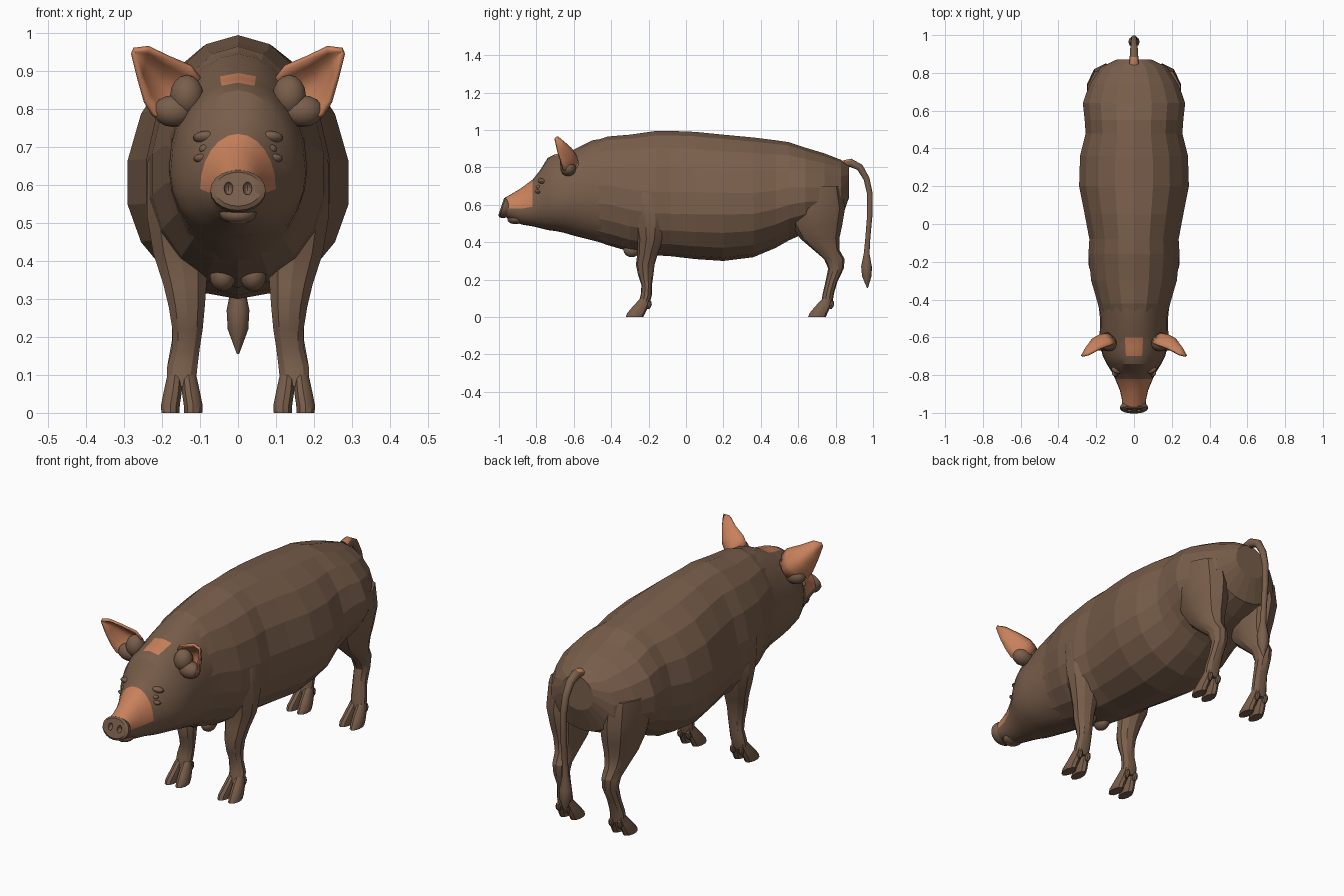
import bpy, bmesh
from math import sin, cos, pi, radians
from mathutils import Vector, Matrix

if "Cube" in bpy.data.objects:
    bpy.data.objects.remove(bpy.data.objects["Cube"], do_unlink=True)


def material(name, rgb):
    mat = bpy.data.materials.new(name)
    mat.use_nodes = True
    mat.diffuse_color = (*rgb, 1)
    mat.node_tree.nodes["Principled BSDF"].inputs["Base Color"].default_value = (*rgb, 1)
    return mat


BROWN = material("brown_hide", (0.19, 0.112, 0.07))
PINK = material("pink_skin", (0.58, 0.22, 0.107))


def finish(bm, name, pink=None, smooth=None):
    """Turn a bmesh into an object; faces whose centre passes the pink rule are pink."""
    bmesh.ops.recalc_face_normals(bm, faces=bm.faces)
    mesh = bpy.data.meshes.new(name)
    for mat in (BROWN, PINK):
        mesh.materials.append(mat)
    for f in bm.faces:
        f.material_index = int(bool(pink and pink(f.calc_center_median())))
    bm.to_mesh(mesh)
    bm.free()
    obj = bpy.data.objects.new(name, mesh)
    bpy.context.collection.objects.link(obj)
    bpy.ops.object.select_all(action="DESELECT")
    obj.select_set(True)
    bpy.context.view_layer.objects.active = obj
    if smooth:
        bpy.ops.object.shade_smooth_by_angle(angle=radians(smooth))
    return obj


def skin(bm, rings):
    """Bridge closed rings of points and cap both ends."""
    loops = [[bm.verts.new(p) for p in ring] for ring in rings]
    n = len(loops[0])
    for a, b in zip(loops, loops[1:]):
        for i in range(n):
            j = (i + 1) % n
            bm.faces.new((a[i], a[j], b[j], b[i]))
    bm.faces.new(loops[0])
    bm.faces.new(loops[-1])


def trunk(name, sections, n, **kw):
    """Loft along y; each section is y, bottom, widest height, top, half width."""
    bm = bmesh.new()
    rings = []
    for y, low, mid, top, w in sections:
        ring = []
        for k in range(n):
            a = 2 * pi * k / n
            h = top - mid if cos(a) > 0 else mid - low
            ring.append((w * sin(a), y, mid + h * cos(a)))
        rings.append(ring)
    skin(bm, rings)
    return finish(bm, name, **kw)


def column(bm, sections, side, n=10):
    """Loft along z; each section is z, x, y, x radius, y radius."""
    skin(bm, [[(side * (x + rx * sin(2 * pi * k / n)), y + ry * cos(2 * pi * k / n), z)
               for k in range(n)] for z, x, y, rx, ry in sections])


def ball(bm, centre, radii, tilt=0, seg=14):
    m = Matrix.Translation(centre) @ Matrix.Rotation(tilt, 4, "X") @ Matrix.Diagonal((*radii, 1))
    bmesh.ops.create_uvsphere(bm, u_segments=seg, v_segments=seg // 2 + 1, radius=1, matrix=m)


# Barrel of the body
trunk("body", [
    (-0.52, 0.42, 0.65, 0.93, 0.17), (-0.42, 0.385, 0.65, 0.965, 0.195),
    (-0.3, 0.35, 0.62, 0.975, 0.23), (-0.16, 0.33, 0.6, 0.995, 0.245),
    (-0.08, 0.325, 0.6, 0.995, 0.24), (0.05, 0.31, 0.6, 0.99, 0.265),
    (0.2, 0.3, 0.6, 0.975, 0.295), (0.36, 0.32, 0.6, 0.96, 0.29),
    (0.48, 0.37, 0.62, 0.945, 0.26), (0.55, 0.41, 0.64, 0.935, 0.265),
    (0.64, 0.45, 0.65, 0.905, 0.275), (0.74, 0.48, 0.65, 0.875, 0.24),
    (0.83, 0.52, 0.66, 0.84, 0.18), (0.872, 0.64, 0.72, 0.81, 0.09)], 18)


# Head, with pink muzzle top and a pink band between the ears
def head_pink(c):
    return (c.y < -0.82 and c.z > 0.58) or (-0.7 < c.y < -0.6 and c.z > 0.868)


trunk("head", [
    (-0.965, 0.535, 0.58, 0.64, 0.062), (-0.93, 0.515, 0.58, 0.66, 0.064),
    (-0.88, 0.495, 0.58, 0.69, 0.075), (-0.82, 0.485, 0.59, 0.735, 0.1),
    (-0.78, 0.475, 0.61, 0.785, 0.12), (-0.74, 0.465, 0.62, 0.85, 0.145),
    (-0.7, 0.46, 0.62, 0.87, 0.165), (-0.65, 0.45, 0.63, 0.882, 0.178),
    (-0.6, 0.435, 0.64, 0.895, 0.182), (-0.5, 0.41, 0.65, 0.945, 0.18),
    (-0.4, 0.385, 0.65, 0.96, 0.19)], 24, pink=head_pink, smooth=25)

# Snout disc with two nostrils cut into it
lean = Matrix.Translation((0, -0.975, 0.585)) @ Matrix.Rotation(radians(72), 4, "X")
bm = bmesh.new()
skin(bm, [[lean @ Vector((r * 1.3 * cos(2 * pi * k / 20), r * sin(2 * pi * k / 20), z))
           for k in range(20)] for z, r in ((-0.03, 0.046), (-0.01, 0.056), (0.006, 0.056), (0.014, 0.047))])
disc = finish(bm, "snout_disc", smooth=35)
bm = bmesh.new()
for s in (-1, 1):
    ball(bm, lean @ Vector((s * 0.025, 0.002, 0.016)), (0.012, 0.018, 0.018))
cutter = finish(bm, "nostril_cutter")
cutter.hide_render = True
cut = disc.modifiers.new("nostrils", "BOOLEAN")
cut.operation, cut.object, cut.solver = "DIFFERENCE", cutter, "EXACT"
bpy.context.view_layer.objects.active = disc
bpy.ops.object.modifier_apply(modifier=cut.name)
bpy.data.objects.remove(cutter, do_unlink=True)

# Lower lip and brisket lobes
bm = bmesh.new()
ball(bm, (0, -0.905, 0.525), (0.05, 0.05, 0.028), 0.1)
finish(bm, "lower_lip", pink=lambda c: c.z < 0.505 and c.y < -0.92, smooth=40)
bm = bmesh.new()
for s in (-1, 1):
    ball(bm, (s * 0.04, -0.29, 0.36), (0.035, 0.045, 0.04))
finish(bm, "brisket_lobes", smooth=40)

# Ears: cupped sheets running from inner edge to outer edge, plus a dark base
INNER = [(0.1, -0.63, 0.88), (0.125, -0.64, 0.912), (0.18, -0.66, 0.935), (0.235, -0.69, 0.962), (0.274, -0.7, 0.957)]
OUTER = [(0.18, -0.63, 0.765), (0.222, -0.655, 0.785), (0.243, -0.665, 0.82), (0.26, -0.685, 0.88), (0.276, -0.7, 0.945)]
CUP = (0.05, 0.06, 0.055, 0.035, 0)
for side, word in ((1, "left"), (-1, "right")):
    bm = bmesh.new()
    rows = []
    for a, b, cup in zip(INNER, OUTER, CUP):
        row = []
        for k in range(8):
            p = Vector(a).lerp(Vector(b), k / 7)
            p.y += cup * sin(pi * k / 7)
            p.x *= side
            row.append(bm.verts.new(p))
        rows.append(row)
    for a, b in zip(rows, rows[1:]):
        for k in range(7):
            bm.faces.new((a[k], a[k + 1], b[k + 1], b[k]))
    ear = finish(bm, "ear_" + word, pink=lambda c: True, smooth=50)
    thick = ear.modifiers.new("thickness", "SOLIDIFY")
    thick.thickness, thick.offset = 0.012, 0
    bm = bmesh.new()
    ball(bm, (side * 0.17, -0.63, 0.795), (0.055, 0.042, 0.042))
    ball(bm, (side * 0.135, -0.63, 0.835), (0.045, 0.045, 0.055))
    finish(bm, "ear_base_" + word, smooth=40)

    # Eyes with brow and lower lid
    bm = bmesh.new()
    ball(bm, (side * 0.083, -0.786, 0.695), (0.02, 0.016, 0.013))
    ball(bm, (side * 0.083, -0.768, 0.725), (0.036, 0.025, 0.016), -0.4)
    ball(bm, (side * 0.09, -0.79, 0.67), (0.028, 0.018, 0.012), -0.4)
    finish(bm, "eye_" + word, smooth=40)

    # Front leg
    bm = bmesh.new()
    column(bm, [(0.07, 0.15, -0.225, 0.04, 0.03), (0.12, 0.147, -0.212, 0.042, 0.03),
                (0.17, 0.137, -0.21, 0.038, 0.028), (0.22, 0.133, -0.215, 0.042, 0.04),
                (0.28, 0.135, -0.218, 0.05, 0.05), (0.34, 0.14, -0.205, 0.06, 0.055),
                (0.42, 0.15, -0.19, 0.077, 0.07), (0.52, 0.16, -0.19, 0.084, 0.09),
                (0.66, 0.165, -0.2, 0.077, 0.1), (0.78, 0.14, -0.2, 0.05, 0.07)], side)
    finish(bm, "front_leg_" + word, smooth=30)

    # Hind leg
    bm = bmesh.new()
    column(bm, [(0.07, 0.15, 0.752, 0.04, 0.03), (0.13, 0.147, 0.762, 0.04, 0.03),
                (0.19, 0.14, 0.778, 0.036, 0.032), (0.26, 0.137, 0.802, 0.038, 0.042),
                (0.31, 0.138, 0.793, 0.044, 0.055), (0.36, 0.14, 0.75, 0.054, 0.07),
                (0.42, 0.142, 0.715, 0.072, 0.105), (0.49, 0.145, 0.7, 0.09, 0.135),
                (0.58, 0.15, 0.695, 0.103, 0.155), (0.7, 0.15, 0.69, 0.1, 0.14)], side)
    finish(bm, "hind_leg_" + word, smooth=30)

    # Cloven hooves and dewclaws
    for leg, y in (("front", -0.24), ("hind", 0.735)):
        bm = bmesh.new()
        for x in (0.124, 0.172):
            splay = (x - 0.148) * 0.25
            column(bm, [(0, x + splay, y - 0.035, 0.025, 0.047), (0.02, x + splay, y - 0.027, 0.026, 0.048),
                        (0.055, x, y - 0.004, 0.025, 0.042), (0.1, x - splay, y + 0.022, 0.021, 0.026)], side)
            ball(bm, (side * x, y + 0.043, 0.065), (0.013, 0.013, 0.024), -0.3, 8)
        finish(bm, leg + "_hoof_" + word, smooth=35)

# Hanging tail with a tuft and a pink spot at the root
PATH = [(0.85, 0.815, 0.026), (0.88, 0.825, 0.023), (0.93, 0.8, 0.02), (0.965, 0.74, 0.017),
        (0.983, 0.66, 0.016), (0.983, 0.55, 0.015), (0.972, 0.42, 0.014), (0.966, 0.34, 0.016),
        (0.965, 0.27, 0.03), (0.967, 0.22, 0.027), (0.97, 0.155, 0.003)]
rings = []
for i, (y, z, r) in enumerate(PATH):
    a, b = PATH[max(i - 1, 0)], PATH[min(i + 1, len(PATH) - 1)]
    across = Vector((0, a[1] - b[1], b[0] - a[0])).normalized()
    rings.append([Vector((0, y, z)) + r * (Vector((cos(t), 0, 0)) + across * sin(t))
                  for t in (2 * pi * k / 10 for k in range(10))])
bm = bmesh.new()
skin(bm, rings)
finish(bm, "tail", pink=lambda c: c.y < 0.87 and c.z > 0.835, smooth=40)
